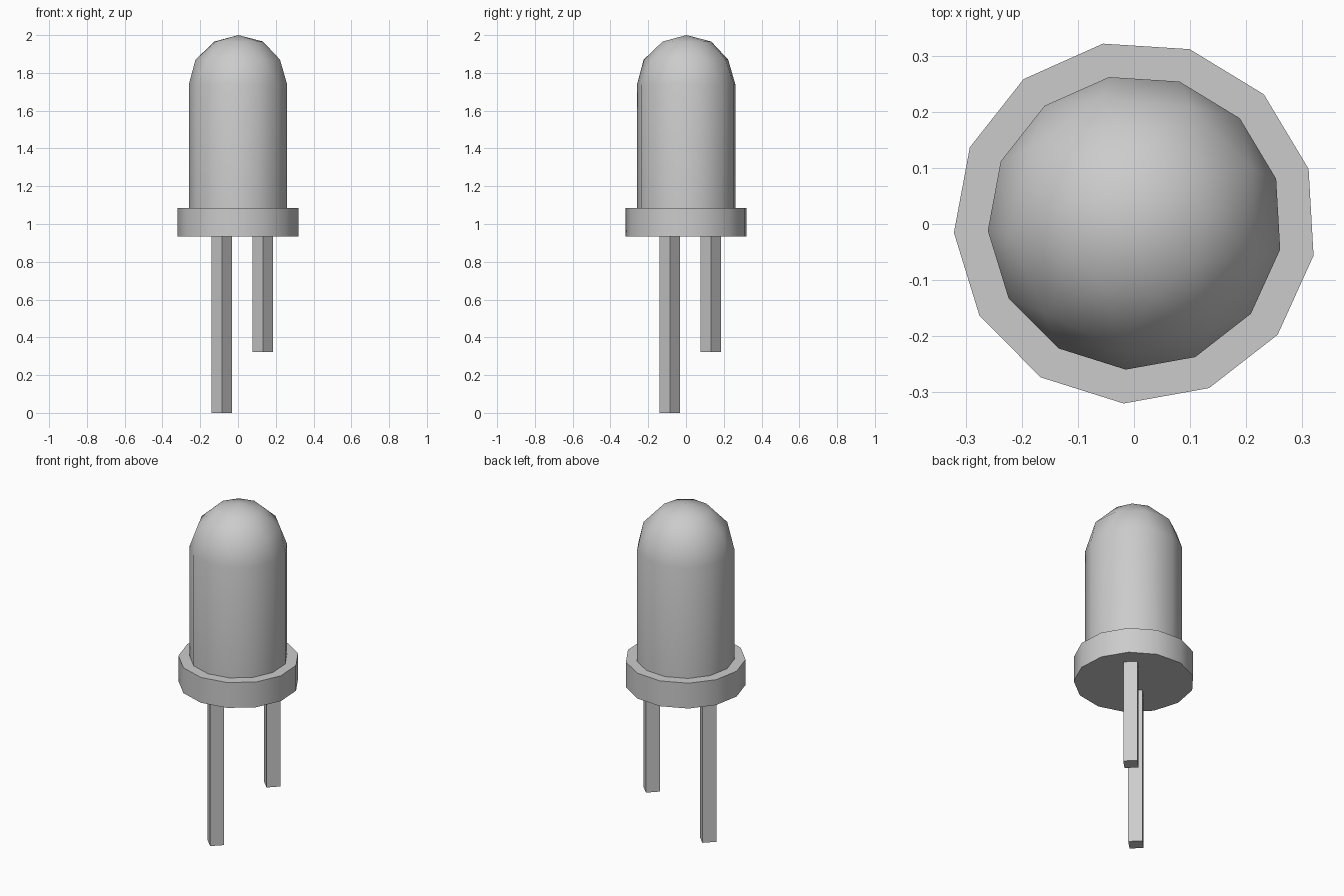
import bpy
import bmesh
from math import cos, sin, radians, tau

cube = bpy.data.objects.get("Cube")
if cube:
    bpy.data.objects.remove(cube, do_unlink=True)

SIDES, PHASE = 13, radians(100.2)
CENTER = (0.002, 0.003)

gray = bpy.data.materials.new("plain gray")
gray.use_nodes = True
gray.diffuse_color = (0.6, 0.6, 0.6, 1)
gray.node_tree.nodes["Principled BSDF"].inputs["Base Color"].default_value = (0.6, 0.6, 0.6, 1)


def ring(bm, count, radius, z, phase, center=CENTER):
    return [bm.verts.new((center[0] + radius * cos(phase + tau * i / count),
                          center[1] + radius * sin(phase + tau * i / count), z))
            for i in range(count)]


def finish(bm, name):
    bmesh.ops.recalc_face_normals(bm, faces=bm.faces)
    mesh = bpy.data.meshes.new(name)
    bm.to_mesh(mesh)
    bm.free()
    mesh.materials.append(gray)
    obj = bpy.data.objects.new(name, mesh)
    bpy.context.collection.objects.link(obj)
    bpy.ops.object.select_all(action="DESELECT")
    obj.select_set(True)
    bpy.context.view_layer.objects.active = obj
    bpy.ops.object.shade_smooth_by_angle(angle=radians(30))
    return obj


def prism(name, count, radius, bottom, top, phase, center):
    bm = bmesh.new()
    low = ring(bm, count, radius, bottom, phase, center)
    high = ring(bm, count, radius, top, phase, center)
    bm.faces.new(low)
    bm.faces.new(high)
    for i in range(count):
        j = (i + 1) % count
        bm.faces.new((low[i], low[j], high[j], high[i]))
    return finish(bm, name)


# Lens: straight barrel with a faceted dome, wrapped as a convex shell
bm = bmesh.new()
ring(bm, SIDES, 0.263, 1.06, PHASE)
ring(bm, SIDES, 0.263, 1.738, PHASE)
ring(bm, 9, 0.228, 1.87, radians(25))
ring(bm, 9, 0.131, 1.966, radians(5))
bm.verts.new((*CENTER, 2.0))
bmesh.ops.convex_hull(bm, input=bm.verts)
bmesh.ops.dissolve_limit(bm, angle_limit=radians(0.5), verts=bm.verts, edges=bm.edges)
finish(bm, "lens")

# Wide rim under the lens
prism("rim", SIDES, 0.3235, 0.935, 1.085, PHASE, CENTER)

# Two square wire legs set corner-on
for name, pos, bottom in (("long_leg", -0.085, 0.0), ("short_leg", 0.132, 0.322)):
    prism(name, 4, 0.054, bottom, 0.945, 0, (pos, pos))
